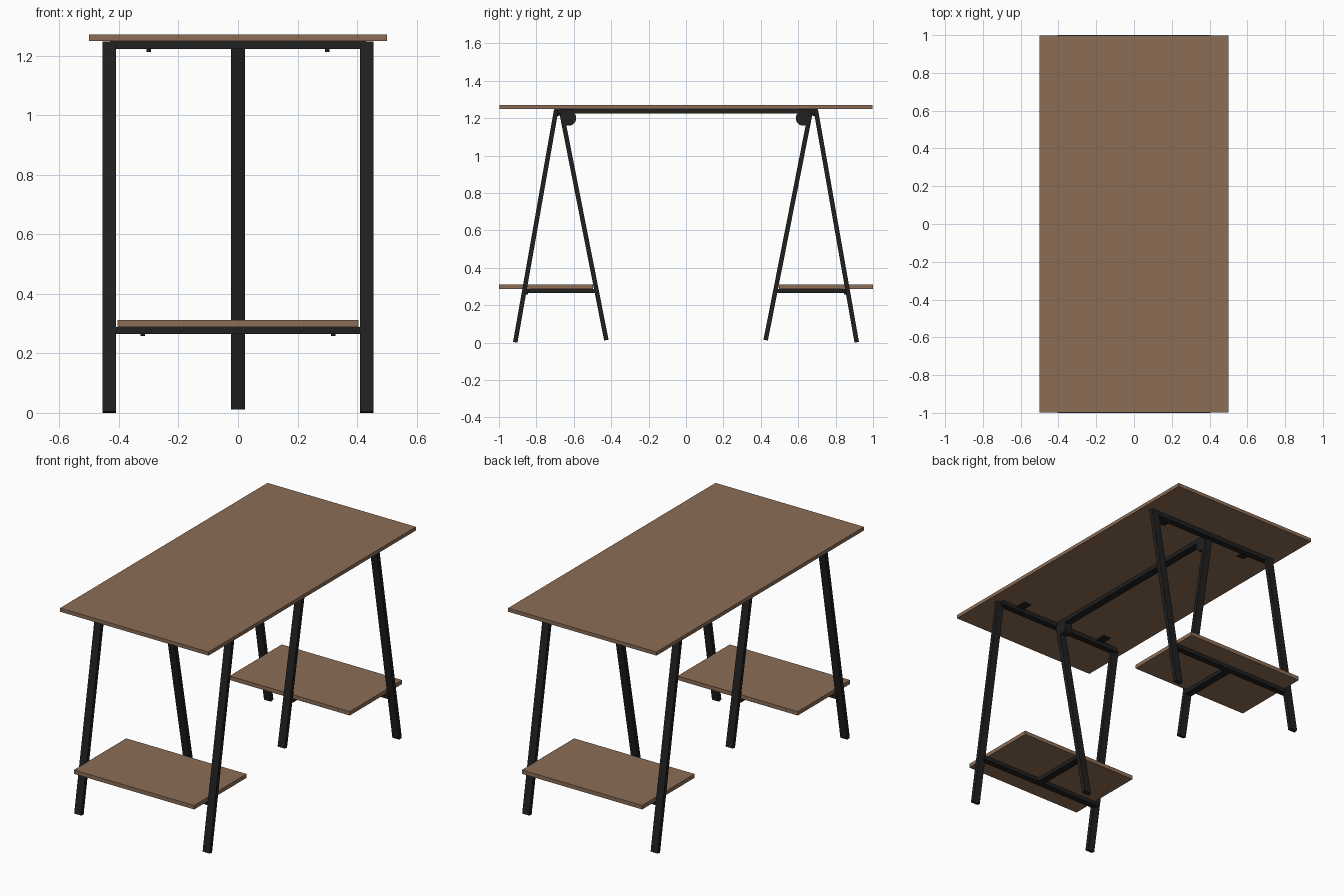
import bpy, math
from mathutils import Vector

if "Cube" in bpy.data.objects:
    bpy.data.objects.remove(bpy.data.objects["Cube"])

def material(name, colour):
    m = bpy.data.materials.new(name)
    m.diffuse_color = (*colour, 1)
    m.use_nodes = True
    m.node_tree.nodes["Principled BSDF"].inputs["Base Color"].default_value = m.diffuse_color
    return m

WOOD = material("brown wood", (0.265, 0.153, 0.092))
METAL = material("black metal", (0.014, 0.014, 0.014))

def finish(name, mat):
    o = bpy.context.object
    o.name = name
    o.data.materials.append(mat)
    return o

def box(name, x, y, z, mat):
    """Box from (min, max) pairs; pairs may be in either order."""
    bpy.ops.mesh.primitive_cube_add(size=1, location=[sum(p) / 2 for p in (x, y, z)])
    o = finish(name, mat)
    o.scale = [abs(p[1] - p[0]) for p in (x, y, z)]
    return o

def strut(name, x, foot, head, width=0.047, thick=0.024):
    """Square-cut flat bar leaning in the y-z plane."""
    a, b = Vector((x, *foot)), Vector((x, *head))
    d = b - a
    bpy.ops.mesh.primitive_cube_add(size=1, location=(a + b) / 2)
    o = finish(name, METAL)
    o.scale = (width, thick, d.length)
    o.rotation_euler = (-math.atan2(d.y, d.z), 0, 0)

def cylinder(name, r, depth, loc, rot=(0, 0, 0), sides=32):
    bpy.ops.mesh.primitive_cylinder_add(vertices=sides, radius=r, depth=depth,
                                        location=loc, rotation=rot)
    finish(name, METAL)
    bpy.ops.object.shade_smooth_by_angle(angle=math.radians(35))

# table top and the long rail beneath it
box("table_top", (-0.5, 0.5), (-0.998, 0.998), (1.249, 1.271), WOOD)
box("long_rail", (-0.023, 0.023), (-0.67, 0.67), (1.224, 1.249), METAL)

for end, s in (("front", -1), ("back", 1)):
    # two outer legs and one inner leg form each trestle
    for side, x in (("left", -0.4325), ("right", 0.4325)):
        strut(f"{end}_{side}_leg", x, (s * 0.913, 0.002), (s * 0.694, 1.245))
    strut(f"{end}_inner_leg", 0, (s * 0.426, 0.014), (s * 0.668, 1.243))

    # upper crossbar, hinge disc, fixing plates and bolts
    box(f"{end}_top_crossbar", (-0.43, 0.43), (s * 0.703, s * 0.665), (1.222, 1.249), METAL)
    cylinder(f"{end}_hinge_disc", 0.04, 0.048, (0, s * 0.627, 1.2), (0, math.pi / 2, 0))
    for x in (-0.3, 0.3):
        box(f"{end}_fixing_plate", (x - 0.025, x + 0.025), (s * 0.685, s * 0.6),
            (1.243, 1.249), METAL)
        cylinder(f"{end}_top_bolt", 0.008, 0.02, (x, s * 0.684, 1.223), sides=12)

    # shelf on a T-shaped support
    box(f"{end}_shelf", (-0.405, 0.405), (s * 0.497, s * 1.0), (0.288, 0.312), WOOD)
    box(f"{end}_shelf_crossbar", (-0.43, 0.43), (s * 0.872, s * 0.834), (0.265, 0.288), METAL)
    box(f"{end}_shelf_rail", (-0.023, 0.023), (s * 0.84, s * 0.478), (0.265, 0.288), METAL)
    for x in (-0.32, 0.32):
        cylinder(f"{end}_shelf_bolt", 0.008, 0.02, (x, s * 0.853, 0.268), sides=12)
